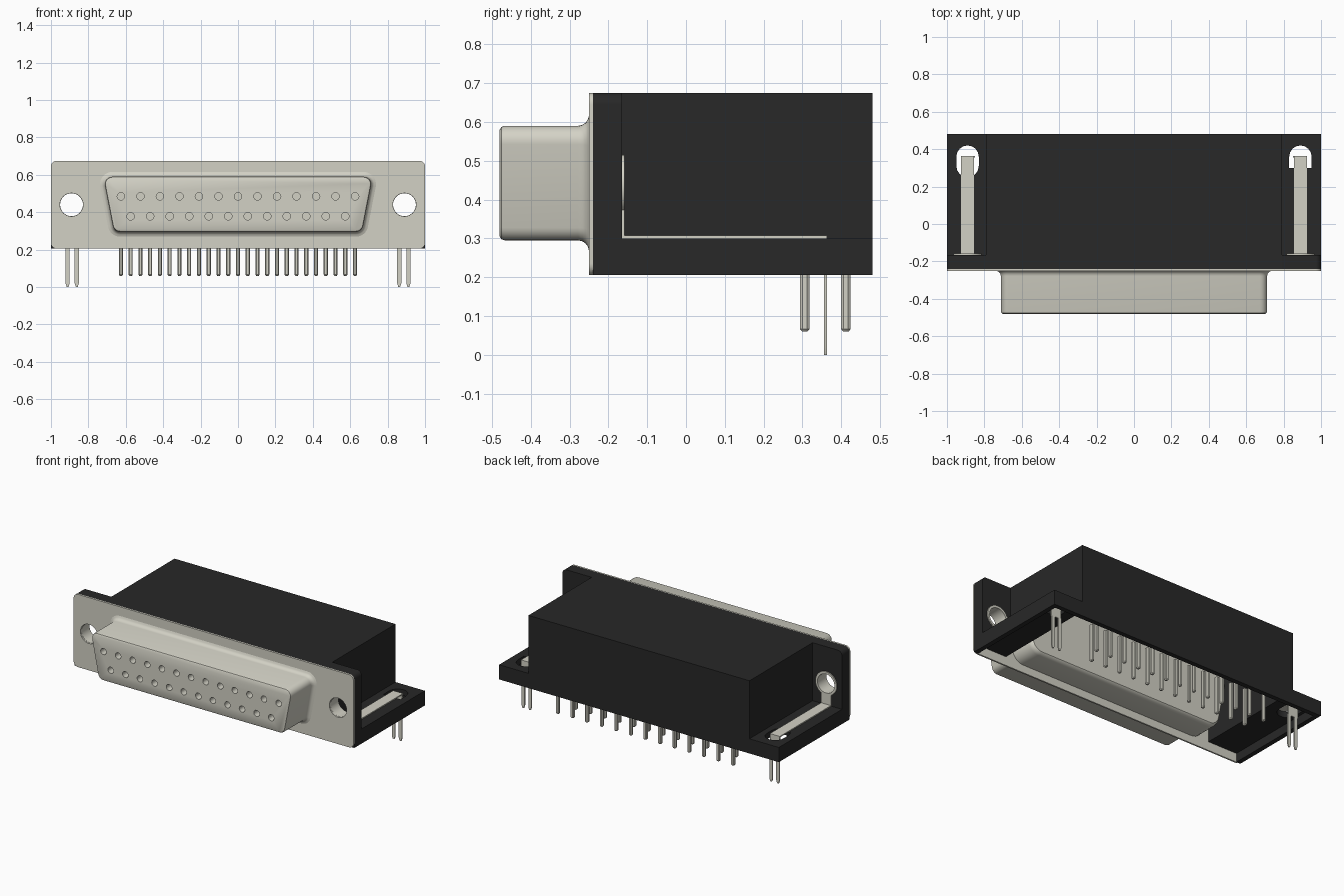
import bpy, bmesh, math

if "Cube" in bpy.data.objects:
    bpy.data.objects.remove(bpy.data.objects["Cube"], do_unlink=True)


def material(name, rgb):
    m = bpy.data.materials.new(name)
    m.use_nodes = True
    m.diffuse_color = (*rgb, 1)
    m.node_tree.nodes["Principled BSDF"].inputs["Base Color"].default_value = (*rgb, 1)
    return m


BLACK = material("black plastic", (0.021, 0.021, 0.021))
METAL = material("warm grey metal", (0.65, 0.64, 0.56))


def shade(ob):
    activate(ob)
    bpy.ops.object.shade_smooth_by_angle(angle=math.radians(35))


def activate(ob):
    bpy.ops.object.select_all(action='DESELECT')
    ob.select_set(True)
    bpy.context.view_layer.objects.active = ob


def finish(name, bm, mat):
    """Turn a bmesh into an object with sharp-edged smooth shading."""
    bmesh.ops.recalc_face_normals(bm, faces=bm.faces)
    me = bpy.data.meshes.new(name)
    bm.to_mesh(me)
    bm.free()
    me.materials.append(mat)
    ob = bpy.data.objects.new(name, me)
    bpy.context.scene.collection.objects.link(ob)
    shade(ob)
    return ob


def add_loft(bm, rings, cap=True):
    """Skin a list of equal-length closed rings."""
    loops = [[bm.verts.new(p) for p in ring] for ring in rings]
    n = len(loops[0])
    for a, b in zip(loops, loops[1:]):
        for i in range(n):
            bm.faces.new((a[i], a[(i + 1) % n], b[(i + 1) % n], b[i]))
    if cap:
        bm.faces.new(loops[0])
        bm.faces.new(loops[-1])


def loft(name, rings, mat):
    bm = bmesh.new()
    add_loft(bm, rings)
    return finish(name, bm, mat)


def box(name, x0, x1, y0, y1, z0, z1, mat):
    ring = [(x0, y0), (x1, y0), (x1, y1), (x0, y1)]
    return loft(name, [[(x, y, z) for x, y in ring] for z in (z0, z1)], mat)


def arc(cx, cy, r, a0, a1, n=8):
    return [(cx + r * math.cos(math.radians(a0 + (a1 - a0) * i / n)),
             cy + r * math.sin(math.radians(a0 + (a1 - a0) * i / n))) for i in range(n + 1)]


def circle(cx, cy, r, n=32):
    return arc(cx, cy, r, 0, 360, n)[:-1]


def at_y(pts, y):
    return [(x, y, z) for x, z in pts]


def prism(name, pts, y0, y1, mat):
    return loft(name, [at_y(pts, y0), at_y(pts, y1)], mat)


def cut(ob, cutter):
    """Subtract the cutter from the part, then remove the cutter."""
    mod = ob.modifiers.new("cut", 'BOOLEAN')
    mod.operation, mod.solver, mod.object = 'DIFFERENCE', 'EXACT', cutter
    activate(ob)
    bpy.ops.object.modifier_apply(modifier=mod.name)
    bpy.data.objects.remove(cutter, do_unlink=True)
    shade(ob)


def cut_underside(ob):
    """Shallow hollow shared by the housing and both ears."""
    cut(ob, box("underside_cutter", -0.97, 0.97, -0.3, 0.45, 0.1, 0.262, BLACK))


def rounded(centres, r, n=6):
    """Rounded outline around a counter-clockwise polygon of corner centres."""
    pts, k = [], len(centres)
    for i, c in enumerate(centres):
        p, q = centres[i - 1], centres[(i + 1) % k]
        a0 = math.degrees(math.atan2(c[1] - p[1], c[0] - p[0])) - 90
        a1 = math.degrees(math.atan2(q[1] - c[1], q[0] - c[0])) - 90
        while a1 < a0:
            a1 += 360
        pts += arc(c[0], c[1], r, a0, a1, n)
    return pts


HOLE_X, HOLE_Z = 0.89, 0.44
D = [(-0.63, 0.335), (0.63, 0.335), (0.672, 0.55), (-0.672, 0.55)]
TOP_ROW = [(-0.626 + i * 0.10433, 0.485) for i in range(13)]
LOW_ROW = [(-0.574 + i * 0.10433, 0.378) for i in range(12)]

# Black housing, open underneath and against the front plate
housing = box("housing", -0.79, 0.79, -0.24, 0.48, 0.205, 0.675, BLACK)
cut(housing, box("cavity_cutter", -0.76, 0.76, -0.3, 0.45, 0.1, 0.645, BLACK))
cut_underside(housing)

# Front metal plate with mounting holes
plate = prism("front_plate", rounded([(-0.97, 0.235), (0.97, 0.235), (0.97, 0.645),
                                      (-0.97, 0.645)], 0.03), -0.25, -0.24, METAL)
for s in (-1, 1):
    cut(plate, prism("hole_cutter", circle(s * HOLE_X, HOLE_Z, 0.062), -0.3, -0.2, METAL))

# D-shaped front shell with filleted root and rounded lip
profile = [(-0.249, 0.068), (-0.2505, 0.065), (-0.253, 0.056), (-0.258, 0.049),
           (-0.266, 0.043), (-0.278, 0.040), (-0.468, 0.040), (-0.476, 0.037), (-0.48, 0.030)]
shell = loft("front_shell", [at_y(rounded(D, r), y) for y, r in profile], METAL)
bm = bmesh.new()
for x, z in TOP_ROW + LOW_ROW:
    add_loft(bm, [at_y(circle(x, z, 0.02, 20), y) for y in (-0.52, -0.40)])
cut(shell, finish("socket_cutter", bm, METAL))

# Rear shell inside the housing
loft("rear_shell", [at_y(rounded(D, r), y) for y, r in
                    [(-0.241, 0.08), (-0.10, 0.08), (-0.08, 0.075), (-0.072, 0.066)]], METAL)


# Two staggered rows of solder pins with softened tips
def pin_row(name, row, y):
    bm = bmesh.new()
    for x, _ in row:
        section = [(0.006, -0.012), (0.011, -0.006), (0.011, 0.006), (0.006, 0.012),
                   (-0.006, 0.012), (-0.011, 0.006), (-0.011, -0.006), (-0.006, -0.012)]
        add_loft(bm, [[(x + a * k, y + b * k, z) for a, b in section]
                      for z, k in ((0.30, 1), (0.066, 1), (0.06, 0.6))])
    finish(name, bm, METAL)


pin_row("back_pins", TOP_ROW, 0.412)
pin_row("front_pins", LOW_ROW, 0.306)

# Mounting ears on both sides
for s, side in ((1, "left"), (-1, "right")):
    x = s * HOLE_X

    # Upright wall behind the plate
    outline = [(0.79, 0.205), (1, 0.205)] + arc(0.97, 0.645, 0.03, 0, 90) + [(0.79, 0.675)]
    wall = prism(side + "_ear_wall", [(s * a, b) for a, b in outline], -0.24, -0.165, BLACK)
    cut(wall, prism("wall_hole_cutter", circle(x, HOLE_Z, 0.066), -0.3, -0.1, BLACK))
    cut_underside(wall)

    # Shelf with a slot for the board lock, square-ended on the left side
    shelf = box(side + "_ear_shelf", *sorted((s * 0.79, s)), -0.165, 0.48, 0.205, 0.30, BLACK)
    slot = arc(x, 0.36, 0.06, 0, 180)
    slot += [(x - 0.06, 0.30), (x + 0.06, 0.30)] if s > 0 else arc(x, 0.31, 0.06, 180, 360)
    cut(shelf, loft("slot_cutter", [[(a, b, z) for a, b in slot] for z in (0.1, 0.4)], BLACK))
    cut_underside(shelf)

    # Metal eyelet lining the mounting hole
    bm = bmesh.new()
    rings = [(0.066, -0.24), (0.066, -0.166), (0.076, -0.166), (0.076, -0.158),
             (0.061, -0.158), (0.061, -0.24), (0.066, -0.24)]
    add_loft(bm, [at_y(circle(x, HOLE_Z, r), y) for r, y in rings], cap=False)
    bmesh.ops.remove_doubles(bm, verts=bm.verts, dist=0.0001)
    finish(side + "_eyelet", bm, METAL)

    # Bent strap: upright tab, flat run and forked board lock
    box(side + "_strap_tab", x - 0.035, x + 0.035, -0.166, -0.158, 0.30, 0.376, METAL)
    box(side + "_strap", x - 0.035, x + 0.035, -0.166, 0.364, 0.30, 0.307, METAL)
    box(side + "_lock_plate", x - 0.035, x + 0.035, 0.356, 0.364, 0.21, 0.302, METAL)
    for k, px in enumerate((s * 0.862, s * 0.911)):
        prong = [(px - 0.011, 0.215), (px - 0.011, 0.02), (px - 0.005, 0),
                 (px + 0.005, 0), (px + 0.011, 0.02), (px + 0.011, 0.215)]
        prism(f"{side}_lock_prong_{k + 1}", prong, 0.356, 0.364, METAL)
